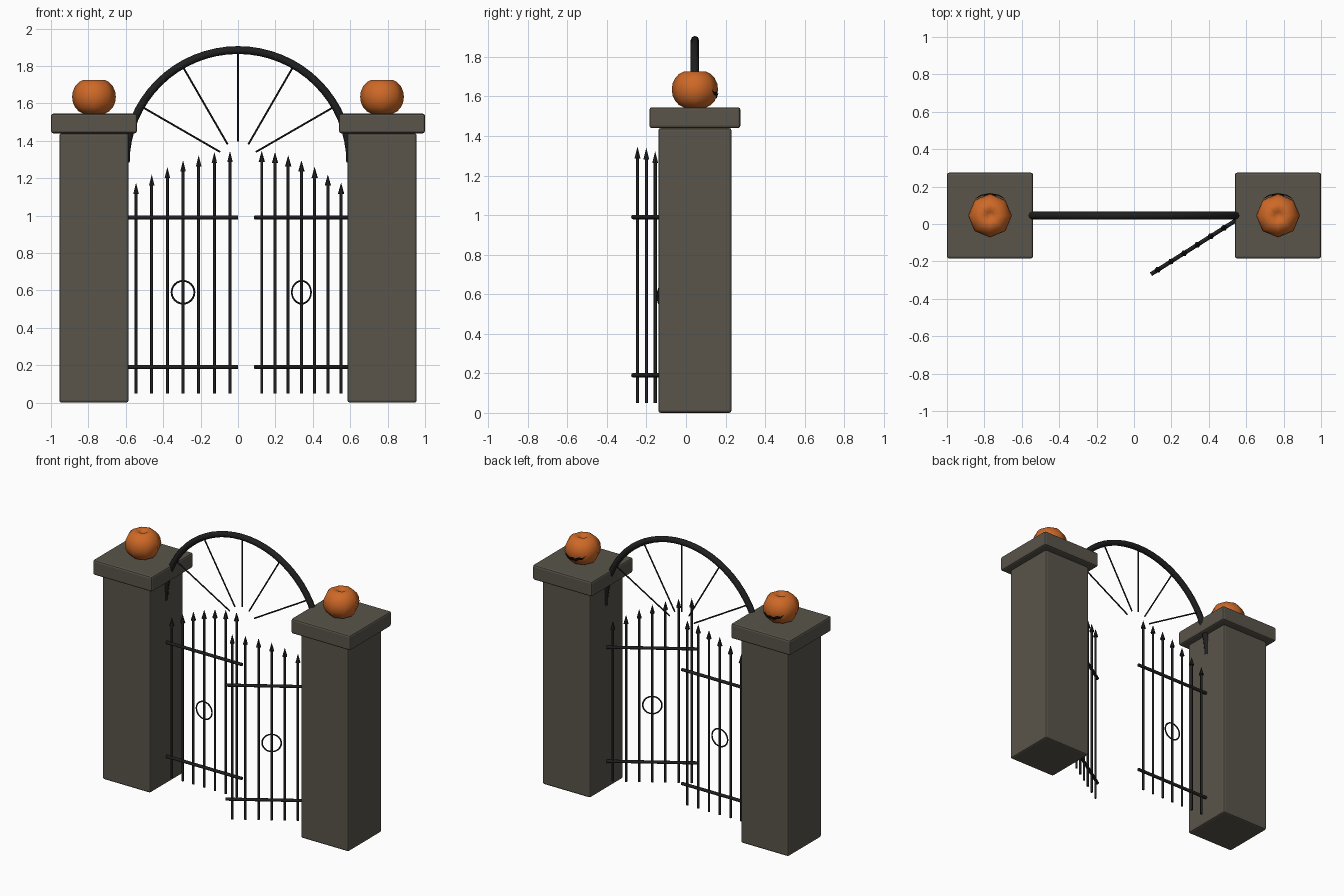
import bpy, bmesh, math
from mathutils import Matrix, Vector

cube = bpy.data.objects.get("Cube")
if cube:
    bpy.data.objects.remove(cube, do_unlink=True)


def material(name, r, g, b):
    m = bpy.data.materials.new(name)
    m.use_nodes = True
    m.diffuse_color = (r, g, b, 1)
    bsdf = m.node_tree.nodes["Principled BSDF"]
    bsdf.inputs["Base Color"].default_value = (r, g, b, 1)
    bsdf.inputs["Roughness"].default_value = 0.8
    return m


STONE = material("grey stone", 0.10, 0.09, 0.07)
IRON = material("black iron", 0.014, 0.014, 0.015)
ORANGE = material("pumpkin orange", 0.62, 0.14, 0.02)
DARK = material("carved dark", 0.008, 0.006, 0.004)

MID_Y = 0.045       # plane of the closed gate
PILLAR_X = 0.77
HINGE_X = 0.585


def finish(bm, name, mat, matrix=Matrix(), smooth=True):
    me = bpy.data.meshes.new(name)
    bm.to_mesh(me)
    bm.free()
    me.materials.append(mat)
    ob = bpy.data.objects.new(name, me)
    bpy.context.collection.objects.link(ob)
    ob.matrix_world = matrix
    if smooth:
        bpy.ops.object.select_all(action="DESELECT")
        ob.select_set(True)
        bpy.context.view_layer.objects.active = ob
        bpy.ops.object.shade_smooth_by_angle(angle=math.radians(50))
    return ob


def block(name, x, z0, z1, width):
    bm = bmesh.new()
    bmesh.ops.create_cube(bm, size=1)
    bmesh.ops.scale(bm, vec=(width, width, z1 - z0), verts=bm.verts)
    ob = finish(bm, name, STONE, Matrix.Translation((x, MID_Y, (z0 + z1) / 2)), False)
    bev = ob.modifiers.new("soft edges", "BEVEL")
    bev.width = 0.012
    bev.segments = 2


def rod(bm, a, b, r1, r2, sides=8):
    """Add a straight rod or cone from a to b."""
    a, b = Vector(a), Vector(b)
    turn = (b - a).to_track_quat("Z", "Y").to_matrix().to_4x4()
    bmesh.ops.create_cone(bm, cap_ends=True, segments=sides, radius1=r1, radius2=r2,
                          depth=(b - a).length,
                          matrix=Matrix.Translation((a + b) / 2) @ turn)


def hoop(radius, tube, sweep, steps, sides):
    """Sweep a round section about the y axis, starting at +x."""
    bm = bmesh.new()
    made = bmesh.ops.create_circle(bm, segments=sides, radius=tube, cap_ends=False,
                                   matrix=Matrix.Translation((radius, 0, 0)))
    # A vertex of the section points straight outwards
    bmesh.ops.rotate(bm, verts=made["verts"], cent=(radius, 0, 0),
                     matrix=Matrix.Rotation(math.pi / 2, 3, "Z"))
    bmesh.ops.spin(bm, geom=bm.verts[:] + bm.edges[:], cent=(0, 0, 0), axis=(0, -1, 0),
                   angle=sweep, steps=steps, use_duplicate=False)
    bmesh.ops.remove_doubles(bm, verts=bm.verts, dist=1e-4)
    bmesh.ops.recalc_face_normals(bm, faces=bm.faces)
    return bm


def pumpkin(name, x):
    # Body: turned eight-sided profile with a dimple on top and bottom
    place = Matrix.Translation((x, MID_Y, 1.635))
    half = [(0.117, 0), (0.113, 0.03), (0.1, 0.058), (0.08, 0.079), (0.058, 0.09),
            (0.038, 0.089), (0.02, 0.08), (0, 0.07)]
    profile = [(r, -z) for r, z in reversed(half[1:])] + half
    bm = bmesh.new()
    pts = [bm.verts.new((r, 0, z)) for r, z in profile]
    edges = [bm.edges.new(p) for p in zip(pts, pts[1:])]
    bmesh.ops.spin(bm, geom=pts + edges, cent=(0, 0, 0), axis=(0, 0, 1),
                   angle=math.tau, steps=8)
    bmesh.ops.remove_doubles(bm, verts=bm.verts, dist=1e-4)
    bmesh.ops.recalc_face_normals(bm, faces=bm.faces)
    finish(bm, name, ORANGE, place)

    # Mouth: jagged curved strip on the back
    bm = bmesh.new()
    rows = []
    steps = 8
    for i in range(steps + 1):
        t = i / steps * 2 - 1
        a = math.pi / 2 + t * math.radians(45)
        mid = -0.03 + 0.028 * t * t
        tooth = 0.007 if i % 2 else -0.003
        grow = 0.013 * (1 - abs(t) ** 3)
        row = []
        for z in (mid - grow - tooth, mid + grow - tooth):
            r = 0.12 * math.sqrt(1 - (z / 0.105) ** 2) + 0.001
            row.append(bm.verts.new((r * math.cos(a), r * math.sin(a), z)))
        rows.append(row)
    for p, q in zip(rows, rows[1:]):
        bm.faces.new((q[0], p[0], p[1], q[1]))
    finish(bm, name + "_mouth", DARK, place, False)


def gate(name, matrix):
    # Local frame: hinge at the origin, gate runs along +x
    rails, bars, tips = bmesh.new(), bmesh.new(), bmesh.new()
    for z in (0.19, 0.99):
        rod(rails, (0, 0, z), (HINGE_X, 0, z), 0.011, 0.011)
    for i in range(7):
        x = 0.04 + i * 0.0837
        top = 1.176 + 0.17 * math.sin(i / 6 * math.pi / 2)
        rod(bars, (x, 0, 0.05), (x, 0, top - 0.05), 0.008, 0.008)
        rod(tips, (x, 0, top - 0.06), (x, 0, top), 0.017, 0, 6)
    finish(rails, name + "_rails", IRON, matrix)
    finish(bars, name + "_bars", IRON, matrix)
    finish(tips, name + "_spear_tips", IRON, matrix, False)
    ring = hoop(0.061, 0.005, math.tau, 24, 6)
    finish(ring, name + "_ring", IRON, matrix @ Matrix.Translation((0.291, 0, 0.59)))


# Pillars with caps and pumpkins
for side, sx in (("right", -1), ("left", 1)):
    x = sx * PILLAR_X
    block(side + "_pillar", x, 0, 1.44, 0.37)
    block(side + "_pillar_cap", x, 1.44, 1.545, 0.46)
    pumpkin(side + "_pumpkin", x)

# Gates: one closed, one swung open to the front
gate("right_gate", Matrix.Translation((-HINGE_X, MID_Y, 0)))
gate("left_gate", Matrix.Translation((HINGE_X, MID_Y, 0))
     @ Matrix.Rotation(math.pi + 0.565, 4, "Z"))

# Arch and its spokes
arch_place = Matrix.Translation((0, MID_Y, 1.285))
finish(hoop(0.6, 0.021, math.pi, 32, 8), "arch", IRON, arch_place)
spokes = bmesh.new()
for k in range(1, 6):
    d = Vector((math.cos(k * math.pi / 6), 0, math.sin(k * math.pi / 6)))
    rod(spokes, d * 0.11, d * 0.595, 0.005, 0.005, 6)
finish(spokes, "arch_spokes", IRON, arch_place)
